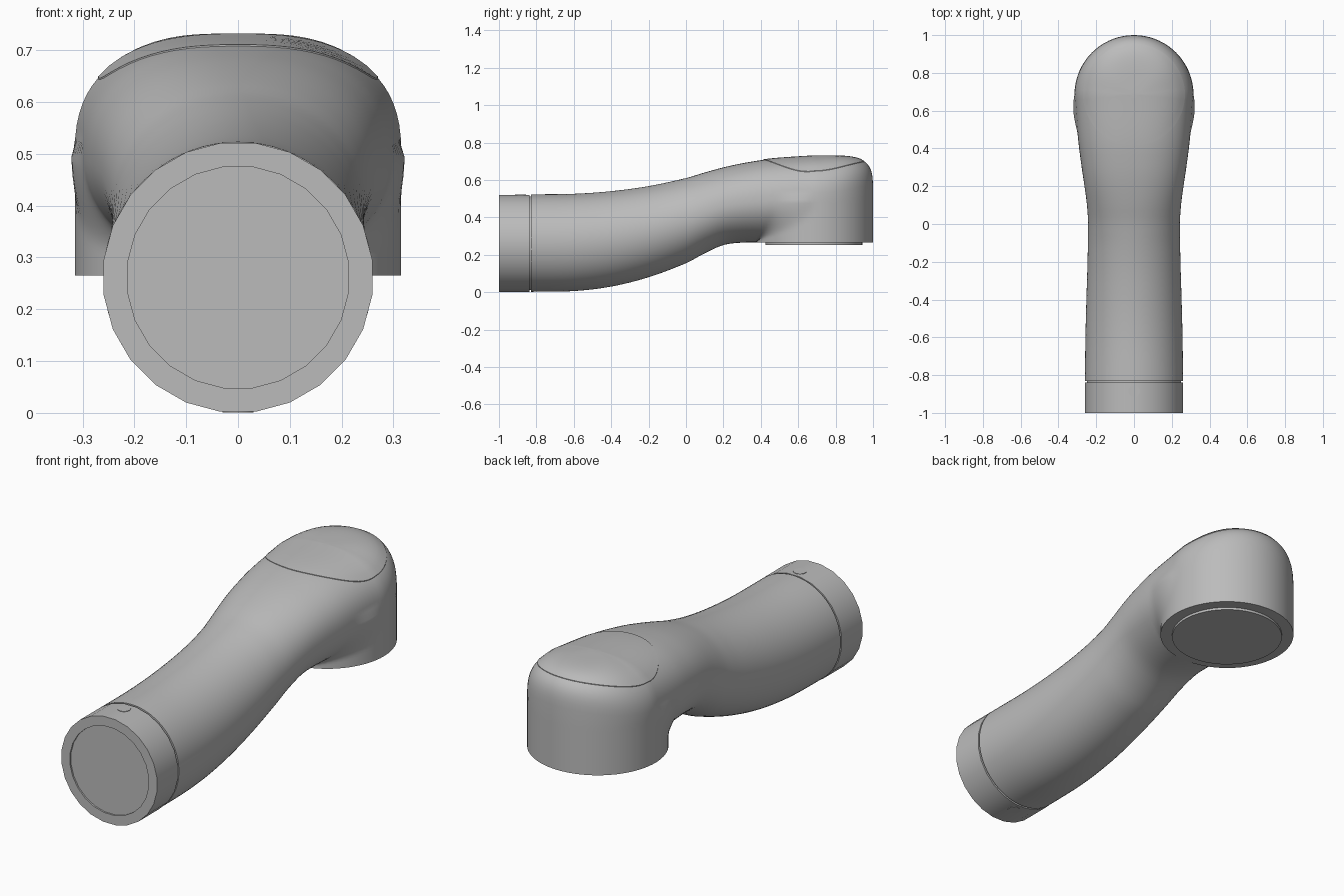
import bpy, bmesh, math
from mathutils import Vector

cube = bpy.data.objects.get("Cube")
if cube:
    bpy.data.objects.remove(cube, do_unlink=True)

grey = bpy.data.materials.new("satin grey")
grey.use_nodes = True
COLOUR = (0.5, 0.5, 0.5, 1)
grey.diffuse_color = COLOUR
grey.node_tree.nodes["Principled BSDF"].inputs["Base Color"].default_value = COLOUR

PIVOT, RADIUS, BASE = 0.685, 0.315, 0.265   # head axis, radius and underside
SEAM = -0.83                                # joint between collar and arm
# Arm stations: y, top height, bottom height, half width
STATIONS = [(-0.84, 0.523, 0.002, 0.26), (-0.6, 0.526, 0.006, 0.257),
            (-0.4, 0.54, 0.03, 0.252), (-0.2, 0.567, 0.08, 0.246),
            (0, 0.61, 0.155, 0.243), (0.1, 0.64, 0.208, 0.249),
            (0.2, 0.667, 0.252, 0.262), (0.3, 0.689, BASE, 0.277),
            (0.45, 0.712, BASE, 0.296), (PIVOT, 0.729, BASE, RADIUS)]


def station(y):
    """Smooth interpolation of top, bottom and half width along the arm."""
    last = len(STATIONS) - 1
    i = max(k for k in range(last) if k == 0 or STATIONS[k][0] <= y)
    a, b = STATIONS[i], STATIONS[i + 1]
    p, q = STATIONS[max(i - 1, 0)], STATIONS[min(i + 2, last)]
    span = b[0] - a[0]
    t = (y - a[0]) / span
    out = []
    for c in (1, 2, 3):
        m0 = (b[c] - p[c]) / (b[0] - p[0]) * span
        m1 = (q[c] - a[c]) / (q[0] - a[0]) * span
        out.append((2*t**3 - 3*t*t + 1) * a[c] + (t**3 - 2*t*t + t) * m0
                   + (3*t*t - 2*t**3) * b[c] + (t**3 - t*t) * m1)
    return out


def crown_power(y, turn=0):
    """Squareness of the upper half: round tube, fuller head, squarest at the back."""
    blend = min(max((y + 0.1) / (PIVOT + 0.1), 0), 1)
    return 2 + 0.55 * blend + 2.1 * math.sin(turn) ** 2


def half_section(y, turn=0, steps=18):
    """Half outline (x, z) from the top centre to the bottom centre."""
    top, bot, wide = station(y)
    mid = (top + bot) / 2
    n = crown_power(y, turn)
    pts = []
    for i in range(steps):
        a = math.pi / 2 * i / steps
        pts.append((wide * math.sin(a) ** (2 / n), mid + (top - mid) * math.cos(a) ** (2 / n)))
    # Lower half: tube blended with the upright wall of the head
    wall = math.sqrt(max(RADIUS**2 - (PIVOT - y)**2, 0))
    t = max((y - PIVOT + RADIUS) / RADIUS, 0)
    soft = 0.3 * t * (1 - t)
    for i in range(steps + 1):
        a = math.pi / 2 * i / steps
        x = wide * math.cos(a)
        h = max(soft - abs(x - wall), 0)
        x = max(x, wall) + (h * h / (4 * soft) if soft > 1e-6 else 0)
        pts.append((x, mid - (mid - bot) * math.sin(a)))
    return pts + [(0, bot)]


def top_height(x, y):
    """Height of the upper surface above a point."""
    turn = 0
    yy, r = y, abs(x)
    if y > PIVOT:
        turn, r, yy = math.atan2(y - PIVOT, abs(x)), math.hypot(x, y - PIVOT), PIVOT
    top, bot, wide = station(yy)
    n, mid = crown_power(yy, turn), (top + bot) / 2
    return mid + (top - mid) * max(1 - (r / wide) ** n, 0) ** (1 / n)


def finish(name, bm, angle=32):
    bmesh.ops.remove_doubles(bm, verts=bm.verts, dist=1e-5)
    bmesh.ops.recalc_face_normals(bm, faces=bm.faces)
    mesh = bpy.data.meshes.new(name)
    bm.to_mesh(mesh)
    bm.free()
    mesh.materials.append(grey)
    obj = bpy.data.objects.new(name, mesh)
    bpy.context.collection.objects.link(obj)
    bpy.ops.object.select_all(action='DESELECT')
    obj.select_set(True)
    bpy.context.view_layer.objects.active = obj
    bpy.ops.object.shade_smooth_by_angle(angle=math.radians(angle))
    return obj


def skin(bm, rows, closed=False):
    rows = [[bm.verts.new(p) for p in row] for row in rows]
    for a, b in zip(rows, rows[1:]):
        count = len(a)
        for i in range(count if closed else count - 1):
            j = (i + 1) % count
            bm.faces.new((a[i], a[j], b[j], b[i]))
    return rows


def lathe(name, profile, centre, axis, sides):
    """Solid turned around an axis; profile is (radius, distance along axis)."""
    bm = bmesh.new()
    rot = Vector((0, 0, 1)).rotation_difference(Vector(axis))
    rows = []
    for r, d in profile:
        ring = [2 * math.pi * (i + 0.5) / sides for i in range(sides)]
        rows.append([Vector(centre) + rot @ Vector((r * math.cos(a), r * math.sin(a), d))
                     for a in ring])
    rows = skin(bm, rows, closed=True)
    bm.faces.new(rows[0])
    bm.faces.new(rows[-1])
    return finish(name, bm)


# Arm and head: half outlines lofted along the arm, then swept round the head axis
bm = bmesh.new()
neck = PIVOT - RADIUS
ys = [SEAM + (neck - SEAM) * i / 36 for i in range(37)]
ys += [PIVOT - RADIUS * math.cos(math.pi / 2 * i / 20) for i in range(1, 21)]
rows = [[(x, y, z) for x, z in half_section(y)] for y in ys]
for i in range(1, 19):
    turn = math.pi / 2 * i / 18
    rows.append([(x * math.cos(turn), PIVOT + x * math.sin(turn), z)
                 for x, z in half_section(PIVOT, turn)])
rows += [[(-x, y, z) for x, y, z in row] for row in rows[-2::-1]]
rows = skin(bm, rows)
bmesh.ops.remove_doubles(bm, verts=bm.verts, dist=1e-5)
bmesh.ops.holes_fill(bm, edges=[e for e in bm.edges if e.is_boundary], sides=0)
bmesh.ops.dissolve_degenerate(bm, edges=bm.edges, dist=1e-5)
finish("arm_and_head", bm)

# Top cover: thin round panel following the crown
bm = bmesh.new()
COVER, SIDES = 0.27, 64
rows = []
for k in range(13):
    r = COVER * k / 12
    pts = [(r * math.cos(2 * math.pi * i / SIDES), PIVOT + r * math.sin(2 * math.pi * i / SIDES))
           for i in range(SIDES)]
    rows.append([(x, y, top_height(x, y) + 0.003) for x, y in pts])
rows.append([(x, y, z - 0.012) for x, y, z in rows[-1]])
skin(bm, rows, closed=True)
finish("top_cover", bm, 40)

# Collar with a shallow recess in its end and a narrow neck at the seam
lathe("front_collar", [(0.215, -0.992), (0.215, -1), (0.2615, -1), (0.2615, SEAM - 0.008),
                       (0.252, SEAM - 0.008), (0.252, SEAM + 0.01)],
      (0, 0, 0.2615), (0, 1, 0), 24)

# Mounting plate under the head
lathe("under_plate", [(0.26, 0), (0.26, 0.014)], (0, PIVOT, 0.253), (0, 0, 1), 48)

# Small round markers on the collar
for name, z in (("upper_marker", 0.518), ("lower_marker", 0.0005)):
    lathe(name, [(0.03, 0), (0.03, 0.005)], (0, -0.885, z), (0, 0, 1), 24)
